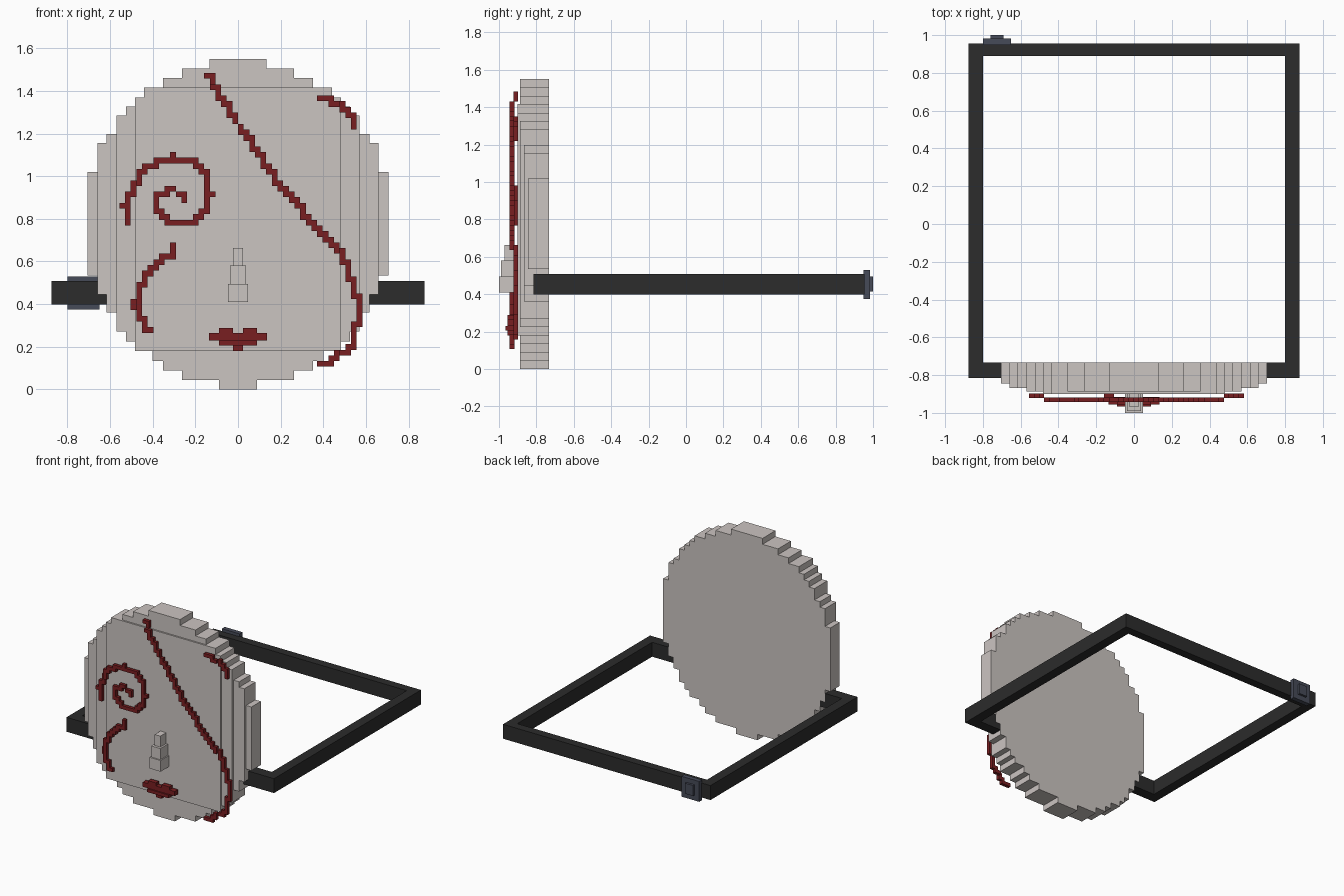
import bpy, bmesh, math
from mathutils import Vector

if "Cube" in bpy.data.objects:
    bpy.data.objects.remove(bpy.data.objects["Cube"])


def material(name, rgb):
    m = bpy.data.materials.new(name)
    m.diffuse_color = (*rgb, 1)
    m.use_nodes = True
    m.node_tree.nodes["Principled BSDF"].inputs["Base Color"].default_value = m.diffuse_color
    return m


PALE = material("pale_grey", (0.60, 0.555, 0.535))
RED = material("dark_red", (0.19, 0.013, 0.015))
BLACK = material("strap_black", (0.025, 0.025, 0.025))
STEEL = material("buckle_slate", (0.062, 0.07, 0.098))


def finish(name, bm, mat):
    bmesh.ops.recalc_face_normals(bm, faces=bm.faces)
    me = bpy.data.meshes.new(name)
    bm.to_mesh(me)
    bm.free()
    me.materials.append(mat)
    ob = bpy.data.objects.new(name, me)
    bpy.context.collection.objects.link(ob)
    return ob


def add_box(bm, x0, x1, y0, y1, z0, z1):
    vs = bmesh.ops.create_cube(bm, size=1)["verts"]
    for v in vs:
        v.co = ((x0 + x1) / 2 + v.co.x * (x1 - x0),
                (y0 + y1) / 2 + v.co.y * (y1 - y0),
                (z0 + z1) / 2 + v.co.z * (z1 - z0))


def boxes(name, mat, specs):
    bm = bmesh.new()
    for s in specs:
        add_box(bm, *s)
    return finish(name, bm, mat)


def add_prism(bm, pts, direction):
    face = bm.faces.new([bm.verts.new(p) for p in pts])
    ext = bmesh.ops.extrude_face_region(bm, geom=[face], use_keep_orig=True)
    verts = [g for g in ext["geom"] if isinstance(g, bmesh.types.BMVert)]
    bmesh.ops.translate(bm, verts=verts, vec=Vector(direction))


# Mask plate: stepped disc, (bottom height, half width) for each step
STEPS = [(0, .09), (.044, .263), (.089, .352), (.133, .40), (.18, .483),
         (.225, .525), (.27, .57), (.36, .617), (.445, .66), (.535, .705),
         (1.02, .66), (1.155, .617), (1.197, .57), (1.284, .525),
         (1.327, .483), (1.37, .44), (1.417, .352), (1.46, .263),
         (1.505, .133), (1.55, 0)]


def disc_outline(max_w, lo, hi, y):
    side = []
    for (z0, w), (z1, _) in zip(STEPS, STEPS[1:]):
        z0, z1 = max(z0, lo), min(z1, hi)
        if z1 - z0 < 1e-4:
            continue
        w = min(w, max_w)
        if side and abs(side[-1][0] - w) < 1e-6:
            side[-1] = (w, z1)
        else:
            side += [(w, z0), (w, z1)]
    return [(x, y, z) for x, z in side] + [(-x, y, z) for x, z in reversed(side)]


# Each layer: width limit, low, high, back, front
bm = bmesh.new()
for w, lo, hi, back, front in [(1, 0, 1.55, -.732, -.845),
                               (.66, 0, 1.55, -.845, -.867),
                               (.57, 0, 1.55, -.867, -.888),
                               (.483, .18, 1.417, -.888, -.90)]:
    add_prism(bm, disc_outline(w, lo, hi, back), (0, front - back, 0))
finish("mask_plate", bm, PALE)

# Nose: three stacked blocks
boxes("nose", PALE, [(-.047, .047, -1.0, -.898, .41, .495),
                     (-.038, .038, -.99, -.898, .495, .58),
                     (-.024, .024, -.97, -.898, .58, .663)])

# Lips
boxes("lips", RED, [(-.09, -.024, -.955, -.92, .265, .288),
                    (.024, .09, -.955, -.92, .265, .288),
                    (-.135, .135, -.955, -.915, .23, .265),
                    (-.09, .09, -.965, -.92, .205, .23),
                    (-.024, .024, -.955, -.92, .18, .205)])


# Painted strokes: paths turned into runs of small cubes
def stroke(name, path, cell=.0265):
    cells = set()
    for (xa, za), (xb, zb) in zip(path, path[1:]):
        n = max(2, int(math.hypot(xb - xa, zb - za) / .002))
        for i in range(n + 1):
            t = i / n
            cells.add((math.floor((xa + (xb - xa) * t) / cell),
                       math.floor((za + (zb - za) * t) / cell)))

    def front(c):
        outer = abs((c[0] + .5) * cell) > .49 or c[1] * cell > 1.42
        return -.922 if outer else -.943

    bm = bmesh.new()
    for c in cells:
        x, z, y0 = c[0] * cell, c[1] * cell, front(c)
        y1, x1, z1 = y0 + .025, x + cell, z + cell
        quads = [[(x, y0, z), (x1, y0, z), (x1, y0, z1), (x, y0, z1)],
                 [(x, y1, z), (x, y1, z1), (x1, y1, z1), (x1, y1, z)]]
        sides = {(-1, 0): (x, z, x, z1), (1, 0): (x1, z1, x1, z),
                 (0, -1): (x1, z, x, z), (0, 1): (x, z1, x1, z1)}
        for (dx, dz), (xa, za, xb, zb) in sides.items():
            nb = (c[0] + dx, c[1] + dz)
            if nb not in cells or front(nb) != y0:
                quads.append([(xa, y0, za), (xb, y0, zb),
                              (xb, y1, zb), (xa, y1, za)])
        for q in quads:
            bm.faces.new([bm.verts.new(p) for p in q])
    bmesh.ops.remove_doubles(bm, verts=bm.verts, dist=1e-5)
    finish(name, bm, RED)


stroke("long_stroke", [(-.135, 1.47), (-.105, 1.41), (0, 1.245), (.196, .96),
                       (.38, .75), (.49, .63), (.54, .49), (.57, .40),
                       (.552, .28), (.53, .20), (.47, .155), (.39, .11)])
stroke("brow_stroke", [(.378, 1.375), (.46, 1.345), (.52, 1.295), (.55, 1.24)])
stroke("spiral_stroke", [(-.507, .775), (-.51, .865), (-.535, .865), (-.51, .875),
                         (-.50, .935), (-.45, 1.02), (-.385, 1.065), (-.31, 1.088),
                         (-.215, 1.065), (-.15, 1.0), (-.13, .915), (-.155, .835),
                         (-.21, .785), (-.295, .777), (-.35, .80), (-.38, .865),
                         (-.37, .915), (-.32, .935), (-.265, .92), (-.262, .885)])
stroke("cheek_stroke", [(-.31, .675), (-.31, .64), (-.365, .60), (-.435, .54),
                        (-.46, .465), (-.485, .40), (-.46, .37), (-.445, .30),
                        (-.418, .265)])

# Strap: square loop, open behind the mask plate
half = [(.61, -.734), (.80, -.734), (.80, .89)]
outer = [(.875, .955), (.875, -.816), (.61, -.816)]
inside = half + [(-x, y) for x, y in reversed(half)]
outside = [(-x, y) for x, y in reversed(outer)] + outer
bm = bmesh.new()
add_prism(bm, [(x, y, .398) for x, y in inside + outside], (0, 0, .11))
finish("strap", bm, BLACK)

# Buckle on the back of the strap
boxes("buckle", STEEL, [(-.80, -.65, .948, .983, .375, .53),
                        (-.76, -.69, .983, 1.0, .415, .495)])
